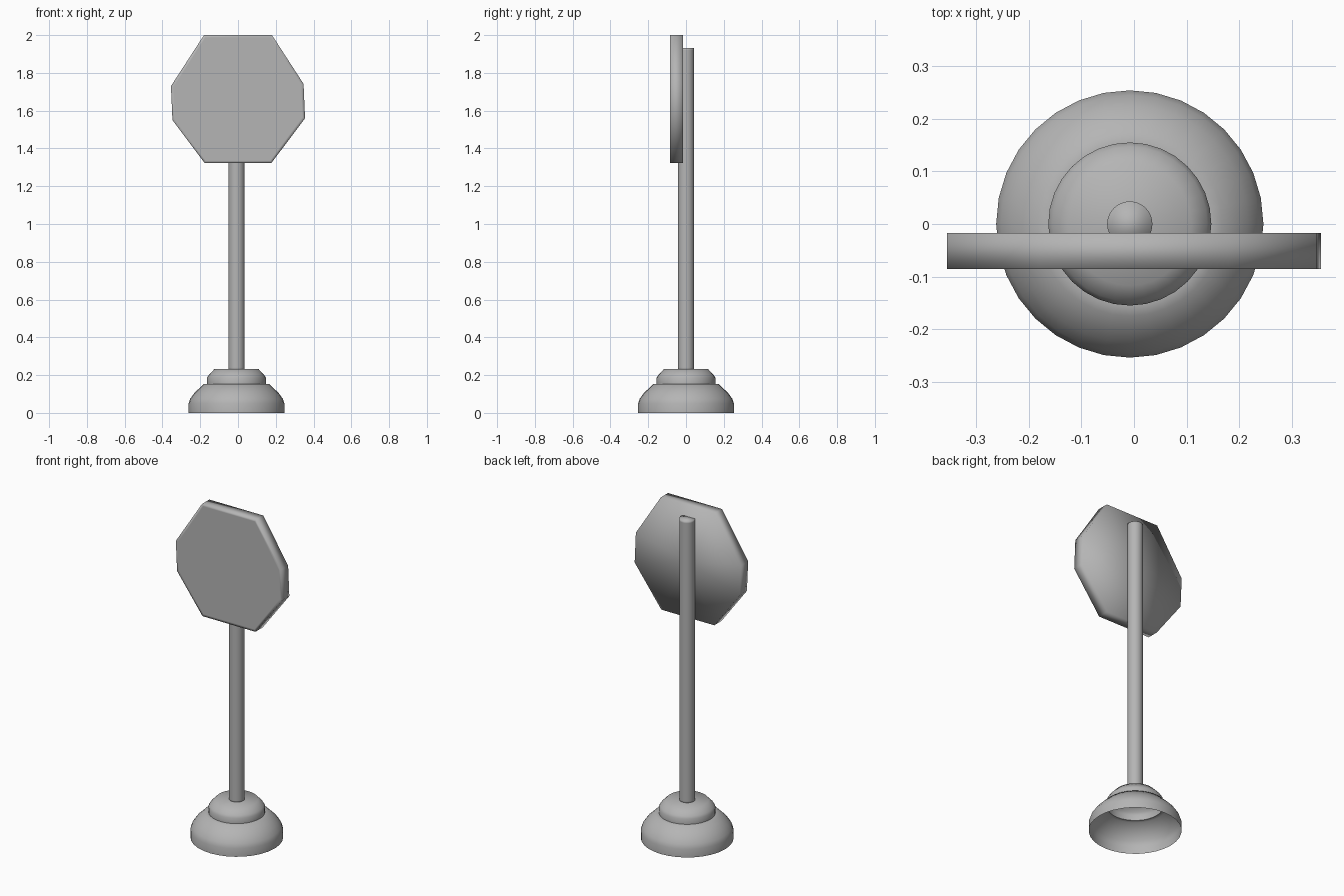
import bpy, bmesh, math

if "Cube" in bpy.data.objects:
    bpy.data.objects.remove(bpy.data.objects["Cube"])

CX = -0.008  # stand axis sits slightly left of the sign

grey = bpy.data.materials.new("dark_grey")
grey.diffuse_color = (0.46, 0.46, 0.46, 1)
grey.use_nodes = True
grey.node_tree.nodes["Principled BSDF"].inputs["Base Color"].default_value = grey.diffuse_color


def make_object(name, bm, angle):
    bmesh.ops.recalc_face_normals(bm, faces=bm.faces)
    mesh = bpy.data.meshes.new(name)
    bm.to_mesh(mesh)
    bm.free()
    mesh.materials.append(grey)
    ob = bpy.data.objects.new(name, mesh)
    bpy.context.collection.objects.link(ob)
    bpy.ops.object.select_all(action='DESELECT')
    ob.select_set(True)
    bpy.context.view_layer.objects.active = ob
    bpy.ops.object.shade_smooth_by_angle(angle=math.radians(angle))
    return ob


def lathe(name, profile, segments, cap_bottom, angle):
    bm = bmesh.new()
    rings = [[bm.verts.new((CX + r * math.cos(2 * math.pi * i / segments),
                            r * math.sin(2 * math.pi * i / segments), z))
              for i in range(segments)] for r, z in profile]
    for a, b in zip(rings, rings[1:]):
        for i in range(segments):
            j = (i + 1) % segments
            bm.faces.new((a[i], a[j], b[j], b[i]))
    bm.faces.new(rings[-1])
    if cap_bottom:
        bm.faces.new(rings[0][::-1])
    return make_object(name, bm, angle)


# Stepped base: a hollow shell open at the bottom
lathe("base", [(0.254, 0), (0.254, 0.05), (0.245, 0.075), (0.225, 0.103),
               (0.175, 0.152), (0.155, 0.154), (0.155, 0.187),
               (0.147, 0.2), (0.117, 0.232)], 32, False, 60)

# Pole, shaded softly over its top
lathe("pole", [(0.043, 0.225), (0.043, 0.24), (0.043, 1.92), (0.043, 1.932)],
      32, True, 180)

# Octagonal sign plate: softened front rim, flat front, softly shaded back
outline = [(-0.18, 2.0), (0.18, 2.0), (0.347, 1.742), (0.355, 1.56),
           (0.177, 1.323), (-0.177, 1.323), (-0.347, 1.55), (-0.355, 1.73)]
bm = bmesh.new()
front = bm.faces.new([bm.verts.new((x, -0.086, z)) for x, z in outline])
ext = bmesh.ops.extrude_face_region(bm, geom=[front], use_keep_orig=True)
back_verts = [v for v in ext["geom"] if isinstance(v, bmesh.types.BMVert)]
bmesh.ops.translate(bm, verts=back_verts, vec=(0, 0.069, 0))
bmesh.ops.recalc_face_normals(bm, faces=bm.faces)
front = min(bm.faces, key=lambda f: f.calc_center_median().y)
for width in (0.015, 0.004):
    bmesh.ops.inset_region(bm, faces=[front], thickness=width)
back = max(bm.faces, key=lambda f: f.calc_center_median().y)
bmesh.ops.poke(bm, faces=[back])
make_object("sign_plate", bm, 180)
